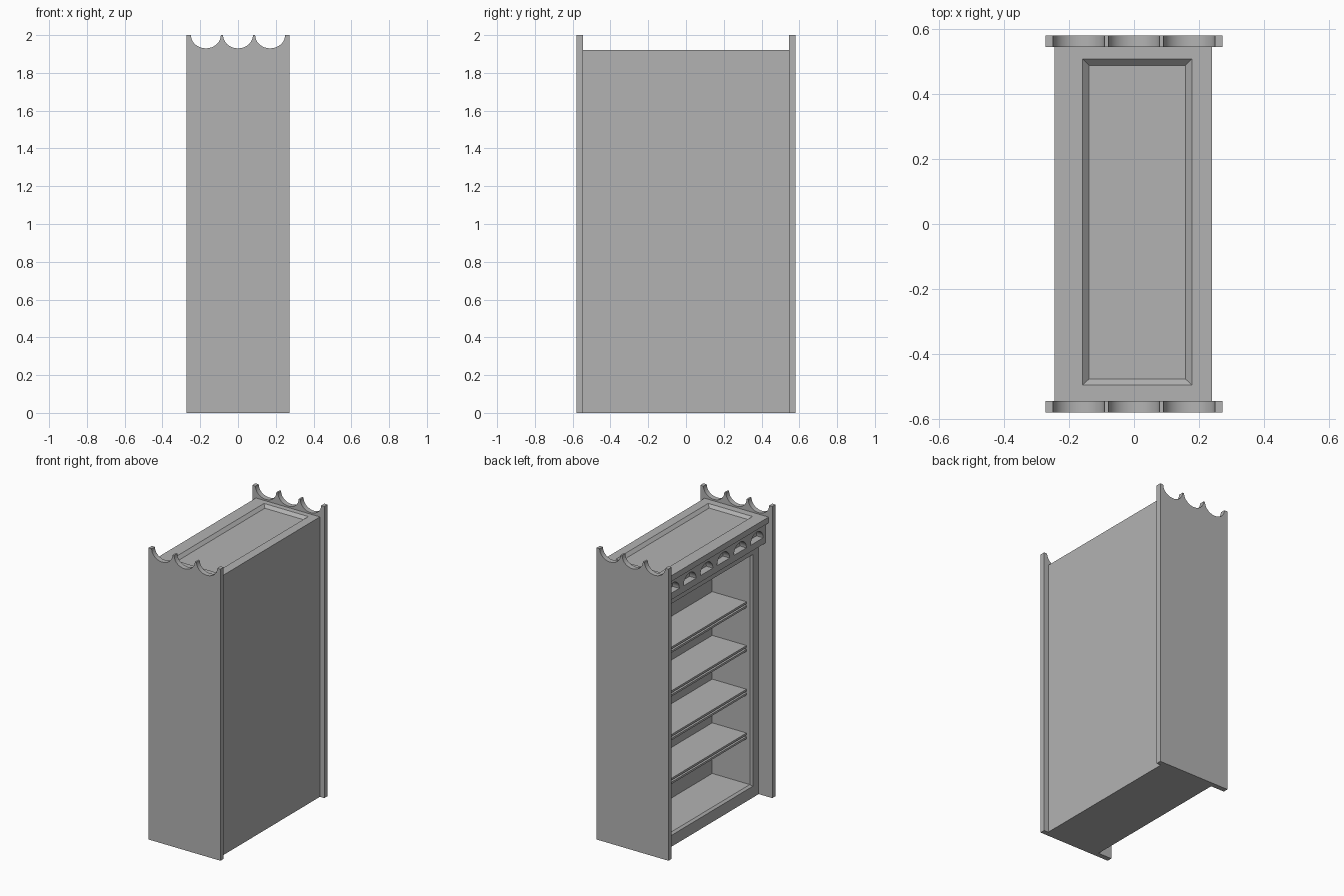
import bpy, bmesh, math

cube = bpy.data.objects.get("Cube")
if cube:
    bpy.data.objects.remove(cube, do_unlink=True)

grey = bpy.data.materials.new("plain grey")
grey.use_nodes = True
grey.diffuse_color = (0.45, 0.45, 0.45, 1)
grey.node_tree.nodes["Principled BSDF"].inputs["Base Color"].default_value = (0.45, 0.45, 0.45, 1)


def finish(name, bm, smooth=False):
    bmesh.ops.recalc_face_normals(bm, faces=bm.faces)
    mesh = bpy.data.meshes.new(name)
    bm.to_mesh(mesh)
    bm.free()
    mesh.materials.append(grey)
    obj = bpy.data.objects.new(name, mesh)
    bpy.context.collection.objects.link(obj)
    if smooth:
        bpy.ops.object.select_all(action="DESELECT")
        obj.select_set(True)
        bpy.context.view_layer.objects.active = obj
        bpy.ops.object.shade_smooth_by_angle(angle=math.radians(30))
    return obj


def loft_rectangles(name, rings, place):
    """Join rectangles (u0, u1, v0, v1, w) in order and cap both ends."""
    bm = bmesh.new()
    loops = []
    for u0, u1, v0, v1, w in rings:
        corners = ((u0, v0), (u1, v0), (u1, v1), (u0, v1))
        loops.append([bm.verts.new(place(u, v, w)) for u, v in corners])
    for a, b in zip(loops, loops[1:]):
        for i in range(4):
            j = (i + 1) % 4
            bm.faces.new((a[i], a[j], b[j], b[i]))
    bm.faces.new(loops[0])
    bm.faces.new(loops[-1])
    return finish(name, bm)


def box(name, x0, x1, y0, y1, z0, z1):
    return loft_rectangles(name, [(x0, x1, y0, y1, z0), (x0, x1, y0, y1, z1)],
                           lambda u, v, w: (u, v, w))


def scalloped_board(name, u0, u1, plain, edge, centres, half, depth, w0, w1, place):
    """Board whose edge at height 'edge' has round bites towards 'plain'."""
    side = 1 if plain > edge else -1
    points = [(u0, plain), (u0, edge)]
    for c in centres:
        for i in range(25):
            t = math.pi * i / 24
            points.append((c - half * math.cos(t), edge + side * depth * math.sin(t)))
    points += [(u1, edge), (u1, plain)]
    bm = bmesh.new()
    face = bm.faces.new([bm.verts.new(place(u, v, w0)) for u, v in points])
    new = bmesh.ops.extrude_face_region(bm, geom=[face])["geom"]
    shift = place(0, 0, w1 - w0)
    bmesh.ops.translate(bm, vec=shift, verts=[g for g in new if isinstance(g, bmesh.types.BMVert)])
    return finish(name, bm, smooth=True)


# Tall end panels with three scallops on top
for name, y0, y1 in (("front_end_panel", -0.58, -0.545), ("back_end_panel", 0.545, 0.58)):
    scalloped_board(name, -0.273, 0.273, 0, 2, (-0.17, 0, 0.17), 0.079, 0.07,
                    y0, y1, lambda u, v, w: (u, w, v))

# Carcass with chamfered opening towards -x
outer = (-0.545, 0.545, 0, 1.88)
inner = (-0.47, 0.47, 0.09, 1.655)
loft_rectangles("carcass", [
    (*outer, 0.24), (*outer, -0.17),
    (-0.482, 0.482, 0.078, 1.667, -0.17),
    (*inner, -0.155), (*inner, 0.13)], lambda u, v, w: (w, u, v))

# Top board with a bevelled sunken panel
rim = (-0.245, 0.24, -0.545, 0.545)
loft_rectangles("top_board", [
    (*rim, 1.88), (*rim, 1.92),
    (-0.158, 0.178, -0.495, 0.508, 1.92),
    (-0.138, 0.158, -0.477, 0.488, 1.90)], lambda u, v, w: (u, v, w))

# Arcaded valance standing on a ledge
pitch = 1.09 / 6
scalloped_board("arched_valance", -0.545, 0.545, 1.88, 1.78,
                [pitch * (i - 2.5) for i in range(6)], 0.068, 0.065,
                -0.22, -0.17, lambda u, v, w: (w, u, v))
box("valance_ledge", -0.22, -0.17, -0.545, 0.545, 1.735, 1.78)

# Four shelves with a grooved front edge
for n in range(4):
    top = 0.437 + 0.3 * n
    box(f"shelf_top_{n + 1}", -0.13, 0.13, -0.47, 0.47, top - 0.014, top)
    box(f"shelf_core_{n + 1}", -0.115, 0.13, -0.47, 0.47, top - 0.026, top - 0.014)
    box(f"shelf_base_{n + 1}", -0.13, 0.13, -0.47, 0.47, top - 0.04, top - 0.026)
